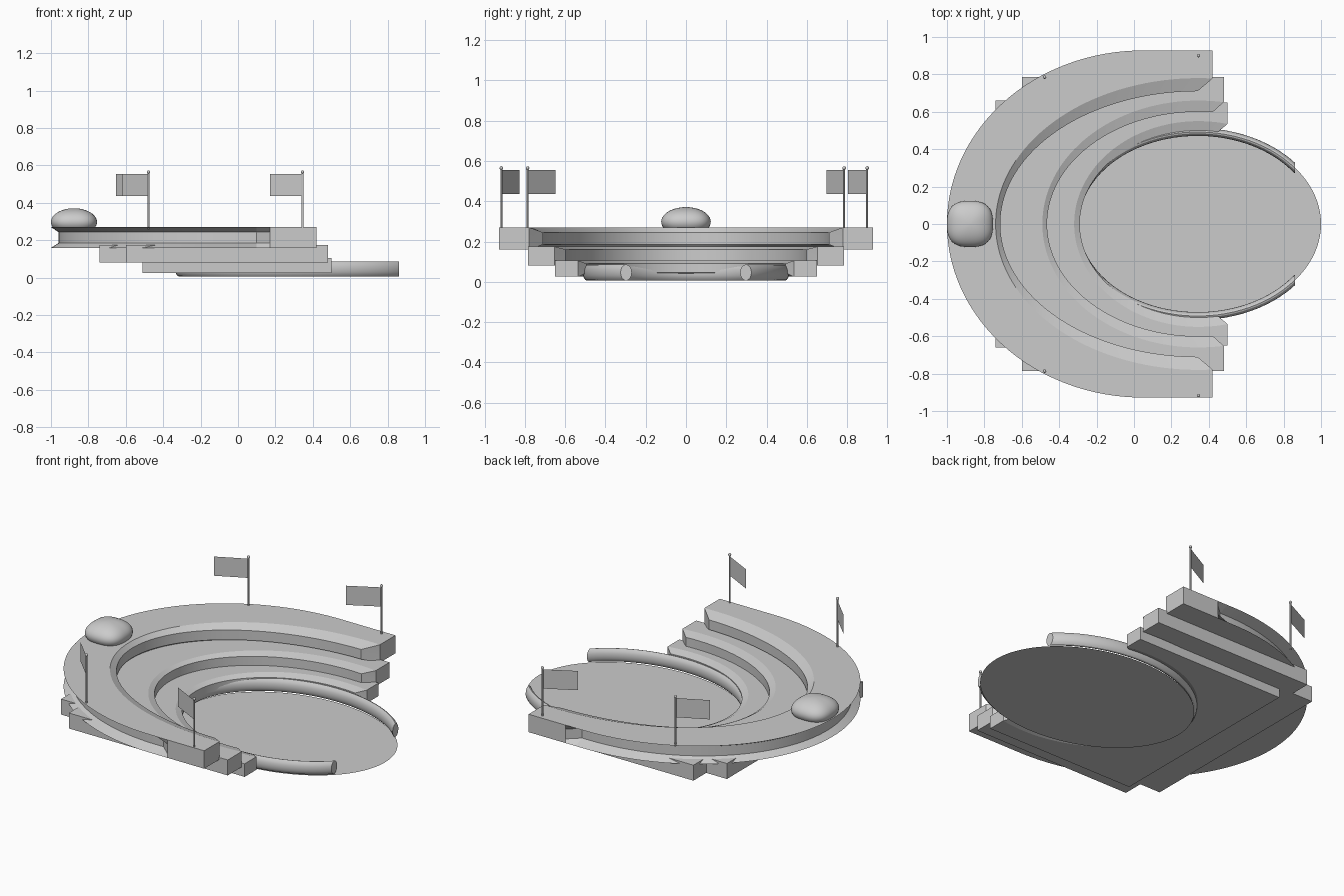
import bpy, bmesh
from math import sin, cos, pi, acos, radians
from mathutils import Vector

if "Cube" in bpy.data.objects:
    bpy.data.objects.remove(bpy.data.objects["Cube"])

CX = 0.345  # centre of the inner ellipses


def finish(name, bm, angle=30):
    bmesh.ops.recalc_face_normals(bm, faces=bm.faces)
    me = bpy.data.meshes.new(name)
    bm.to_mesh(me)
    bm.free()
    ob = bpy.data.objects.new(name, me)
    bpy.context.collection.objects.link(ob)
    bpy.ops.object.select_all(action='DESELECT')
    ob.select_set(True)
    bpy.context.view_layer.objects.active = ob
    if angle:
        bpy.ops.object.shade_smooth_by_angle(angle=radians(angle))
    return ob


def arc(a, b, x_end, cx=CX, n=40):
    # part of an ellipse from the back (y = 0) round to x_end
    t1 = acos((x_end - cx) / a)
    ts = [pi + (t1 - pi) * i / n for i in range(n + 1)]
    return [(cx + a * cos(t), b * sin(t) if i else 0.0)
            for i, t in enumerate(ts)]


def closed(half):
    # mirror a half outline that starts and ends on y = 0
    return half + [(x, -y) for x, y in half[-2:0:-1]]


def loft(name, layers):
    bm = bmesh.new()
    rings = [[bm.verts.new((x, y, z)) for x, y in pts] for z, pts in layers]
    n = len(rings[0])
    for lo, hi in zip(rings, rings[1:]):
        for i in range(n):
            j = (i + 1) % n
            bm.faces.new((lo[i], lo[j], hi[j], hi[i]))
    caps = [bm.faces.new(rings[0][::-1]), bm.faces.new(rings[-1])]
    for f in caps:
        f.normal_update()
    bmesh.ops.triangulate(bm, faces=caps)
    finish(name, bm, 10)


def tier(name, zs, edge_outer, mid_outer, edge_in, mid_in):
    edge_arc, mid_arc = arc(*edge_in)[::-1], arc(*mid_in)[::-1]
    # keep the end face flat: the corner where the inner bulge begins
    corner = [(edge_arc[0][0], edge_arc[0][1] + 0.001)]
    edge = closed(edge_outer + corner + edge_arc)
    mid = closed(mid_outer + corner + mid_arc)
    loft(name, list(zip(zs, (edge, mid, mid, edge))))


# lower and middle tiers: blocks with an elliptical, bulging inner face
low = [(-0.51, 0), (-0.51, 0.65), (0.50, 0.65)]
tier("lower_tier", (0.025, 0.045, 0.09, 0.105), low, low,
     (0.665, 0.55, 0.50), (0.635, 0.50, 0.45))
mid = [(-0.74, 0), (-0.74, 0.66), (-0.60, 0.66), (-0.60, 0.785), (0.48, 0.785)]
tier("middle_tier", (0.08, 0.10, 0.16, 0.175), mid, mid,
     (0.835, 0.66, 0.48), (0.81, 0.60, 0.42))

# upper tier: curved outside with a groove, square ends
wing = [(0.17, 0.928), (0.42, 0.928)]
tier("upper_tier", (0.16, 0.185, 0.245, 0.27),
     arc(1.05, 0.928, 0.05, 0.05) + [(0.10, 0.928)] + wing,
     arc(1.01, 0.865, 0.05, 0.05) + [(0.10, 0.865)] + wing,
     (1.085, 0.78, 0.42), (1.06, 0.71, 0.34))

# arena floor
bm = bmesh.new()
bm.faces.new([bm.verts.new((0.34 + 0.66 * cos(2 * pi * i / 96),
                            0.49 * sin(2 * pi * i / 96), 0)) for i in range(96)])
finish("arena_floor", bm, 0)

# arena wall: oval tube swept round the floor, cut flat at the opening
bm = bmesh.new()
A, B, N, S = 0.655, 0.492, 72, 16
t0 = acos((0.862 - 0.34) / A)
rings = []
for i in range(N + 1):
    t = t0 + (2 * pi - 2 * t0) * i / N
    if i in (0, N):
        off = Vector((0, 0.028 if i == 0 else -0.028, 0))
    else:
        off = Vector((B * cos(t), A * sin(t), 0)).normalized() * 0.021
    c = Vector((0.34 + A * cos(t), B * sin(t), 0.046))
    rings.append([bm.verts.new(c + off * cos(2 * pi * k / S)
                               + Vector((0, 0, 0.04 * sin(2 * pi * k / S))))
                  for k in range(S)])
for r, q in zip(rings, rings[1:]):
    for k in range(S):
        m = (k + 1) % S
        bm.faces.new((r[k], r[m], q[m], q[k]))
bm.faces.new(rings[0])
bm.faces.new(rings[-1])
finish("arena_wall", bm)

# cushion-like dome at the back: a sphere squared off in plan
bpy.ops.mesh.primitive_uv_sphere_add(segments=48, ring_count=24, radius=1)
dome = bpy.context.object
dome.name = "rear_dome"
for v in dome.data.vertices:
    x, y, z = v.co
    r = (abs(x) ** 2.7 + abs(y) ** 2.7) ** (1 / 2.7)
    k = (x * x + y * y) ** 0.5 / r if r > 1e-6 else 1
    v.co = (x * k * 0.123 - 0.877, y * k * 0.123, z * 0.073 + 0.298)
bpy.ops.object.shade_smooth()

# flags: pole, finial and a flat cloth
FLAGS = [(0.345, 0.90, -0.175, -0.095), (0.345, -0.917, -0.175, 0.09),
         (-0.478, 0.785, -0.175, -0.087), (-0.478, -0.787, -0.14, 0.14)]
for i, (x, y, dx, dy) in enumerate(FLAGS, 1):
    bpy.ops.mesh.primitive_cylinder_add(vertices=12, radius=0.005, depth=0.31,
                                        location=(x, y, 0.415))
    bpy.context.object.name = f"flag_pole_{i}"
    bpy.ops.object.shade_smooth_by_angle()
    bpy.ops.mesh.primitive_uv_sphere_add(segments=12, ring_count=8, radius=0.009,
                                         location=(x, y, 0.565))
    bpy.context.object.name = f"flag_finial_{i}"
    bpy.ops.object.shade_smooth()
    bm = bmesh.new()
    bm.faces.new([bm.verts.new(p) for p in (
        (x, y, 0.437), (x + dx, y + dy, 0.437),
        (x + dx, y + dy, 0.555), (x, y, 0.555))])
    finish(f"flag_cloth_{i}", bm, 0)
